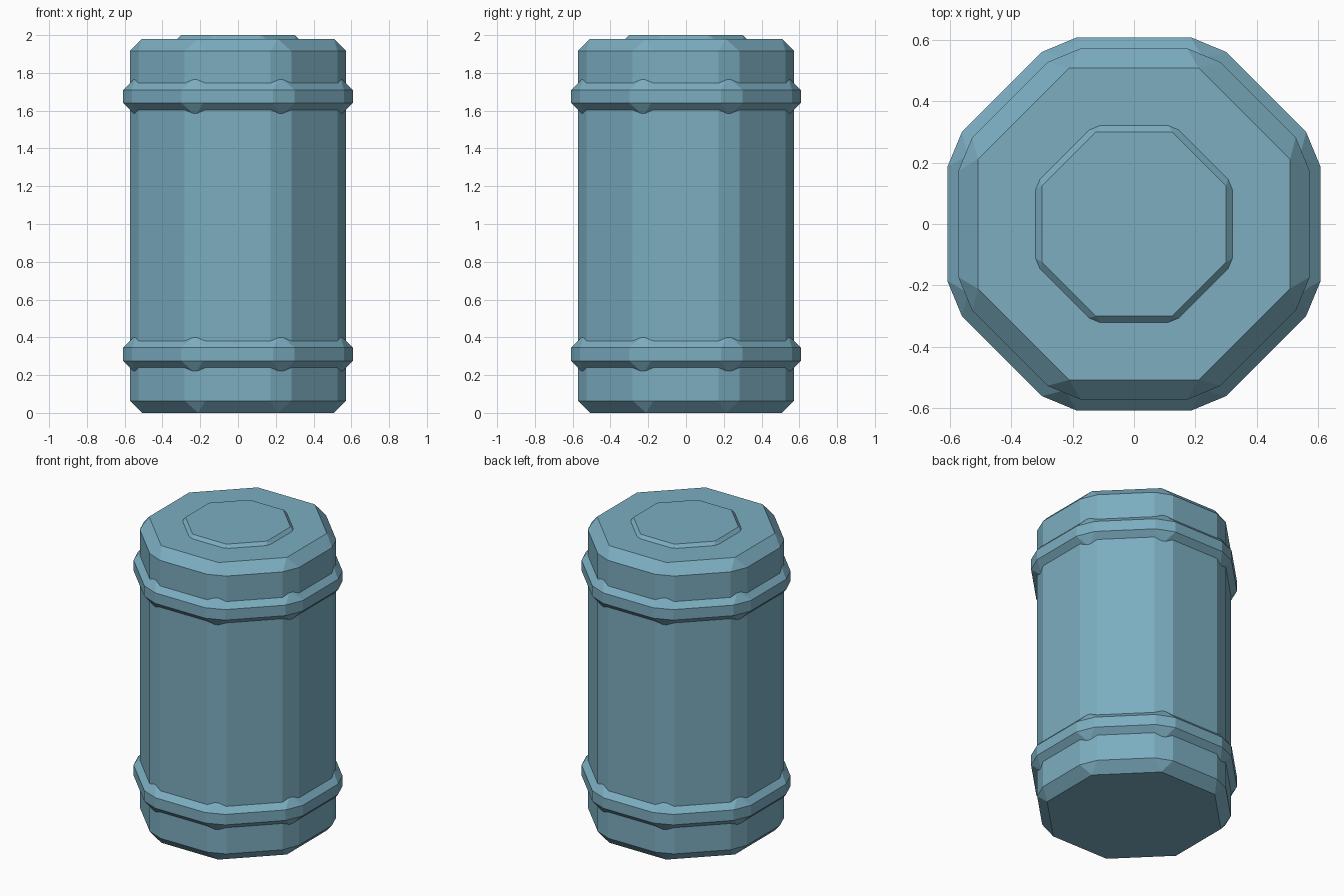
import bpy
import bmesh
import math
from mathutils import Matrix

cube = bpy.data.objects.get("Cube")
if cube:
    bpy.data.objects.remove(cube, do_unlink=True)

SIDES = 8

# Single painted metal colour
paint = bpy.data.materials.new("dusty_blue_paint")
paint.use_nodes = True
colour = (0.20, 0.42, 0.53, 1.0)
paint.diffuse_color = colour
paint.node_tree.nodes["Principled BSDF"].inputs["Base Color"].default_value = colour


def bevelled_octagon(name, apothem, bottom, top, bevel):
    """Flat-shaded octagonal drum with every edge chamfered once."""
    radius = apothem / math.cos(math.pi / SIDES)
    place = Matrix.Translation((0, 0, (bottom + top) / 2)) @ Matrix.Rotation(math.pi / SIDES, 4, "Z")
    bm = bmesh.new()
    bmesh.ops.create_cone(bm, cap_ends=True, segments=SIDES, radius1=radius,
                          radius2=radius, depth=top - bottom, matrix=place)
    bmesh.ops.bevel(bm, geom=bm.edges[:], offset=bevel, offset_type="OFFSET",
                    segments=1, affect="EDGES", clamp_overlap=True)
    bmesh.ops.recalc_face_normals(bm, faces=bm.faces)
    mesh = bpy.data.meshes.new(name)
    bm.to_mesh(mesh)
    bm.free()
    mesh.materials.append(paint)
    obj = bpy.data.objects.new(name, mesh)
    bpy.context.collection.objects.link(obj)
    return obj


# Main drum
bevelled_octagon("barrel_body", 0.572, 0.0, 1.98, 0.064)

# Raised hoops around the drum
for name, height in (("lower_hoop", 0.31), ("upper_hoop", 1.675)):
    bevelled_octagon(name, 0.608, height - 0.102, height + 0.102, 0.067)

# Low cap on the lid
bevelled_octagon("lid_cap", 0.323, 1.9, 2.0, 0.023)
